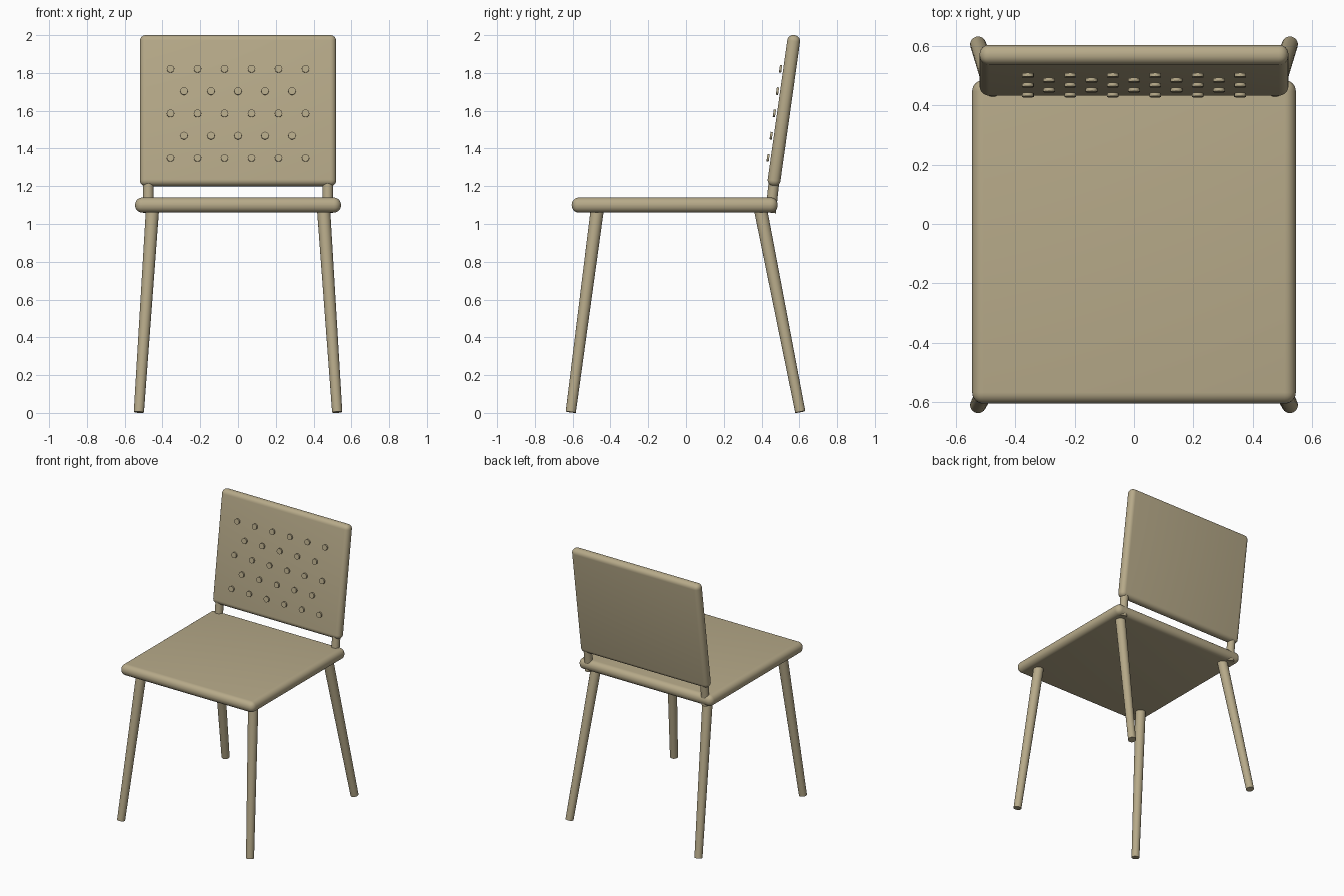
import bpy, math
from mathutils import Vector, Matrix

if "Cube" in bpy.data.objects:
    bpy.data.objects.remove(bpy.data.objects["Cube"])

TILT = math.radians(8)            # backward lean of the backrest
BACK_C = Vector((0, 0.518, 1.60)) # centre of the back panel
LEAN = Matrix.Rotation(-TILT, 4, 'X')


def smooth(ob):
    bpy.ops.object.select_all(action='DESELECT')
    ob.select_set(True)
    bpy.context.view_layer.objects.active = ob
    bpy.ops.object.shade_smooth_by_angle(angle=math.radians(35))


def colour(ob, mat):
    ob.data.materials.append(mat)


def slab(name, size, loc, bevel, tilt=0):
    bpy.ops.mesh.primitive_cube_add(size=1, location=loc)
    ob = bpy.context.object
    ob.name = name
    ob.scale = size
    bpy.ops.object.transform_apply(location=False, rotation=False, scale=True)
    mod = ob.modifiers.new("rounding", 'BEVEL')
    mod.width = bevel
    mod.segments = 6
    bpy.ops.object.modifier_apply(modifier=mod.name)
    ob.rotation_euler.x = tilt
    colour(ob, wood)
    smooth(ob)
    return ob


def rod(name, a, b, r1, r2, mat, sides=24):
    a, b = Vector(a), Vector(b)
    bpy.ops.mesh.primitive_cone_add(vertices=sides, radius1=r1, radius2=r2,
                                    depth=(b - a).length, location=(a + b) / 2)
    ob = bpy.context.object
    ob.name = name
    ob.rotation_euler = (b - a).to_track_quat('Z', 'Y').to_euler()
    colour(ob, mat)
    smooth(ob)
    return ob


wood = bpy.data.materials.new("wood")
wood.diffuse_color = (0.47, 0.40, 0.25, 1)
wood.use_nodes = True
wood.node_tree.nodes["Principled BSDF"].inputs["Base Color"].default_value = wood.diffuse_color

# seat and leaning back panel
slab("seat", (1.09, 1.09, 0.08), (0, -0.06, 1.10), 0.038)
slab("back_panel", (1.04, 0.068, 0.808), BACK_C, 0.032, -TILT)

# splayed tapered legs and backrest posts, mirrored left and right
for side, s in (("left", -1), ("right", 1)):
    rod(f"front_leg_{side}", (s * 0.525, -0.61, 0.004), (s * 0.452, -0.468, 1.09),
        0.027, 0.035, wood)
    rod(f"back_leg_{side}", (s * 0.525, 0.605, 0.005), (s * 0.452, 0.392, 1.09),
        0.027, 0.035, wood)
    x = Vector((s * 0.475, 0, 0))
    rod(f"back_post_{side}", BACK_C + x + LEAN @ Vector((0, 0.006, -0.545)),
        BACK_C + x + LEAN @ Vector((0, 0, -0.36)), 0.028, 0.028, wood)

# staggered rows of small discs just in front of the panel
for row in range(5):
    count = 6 if row % 2 == 0 else 5
    for i in range(count):
        p = Vector(((i - (count - 1) / 2) * 0.143, -0.048, (2 - row) * 0.119 - 0.021))
        a = BACK_C + LEAN @ (p + Vector((0, 0.006, 0)))
        b = BACK_C + LEAN @ (p - Vector((0, 0.006, 0)))
        rod(f"back_dot_{row + 1}_{i + 1}", a, b, 0.02, 0.02, wood, 16)
